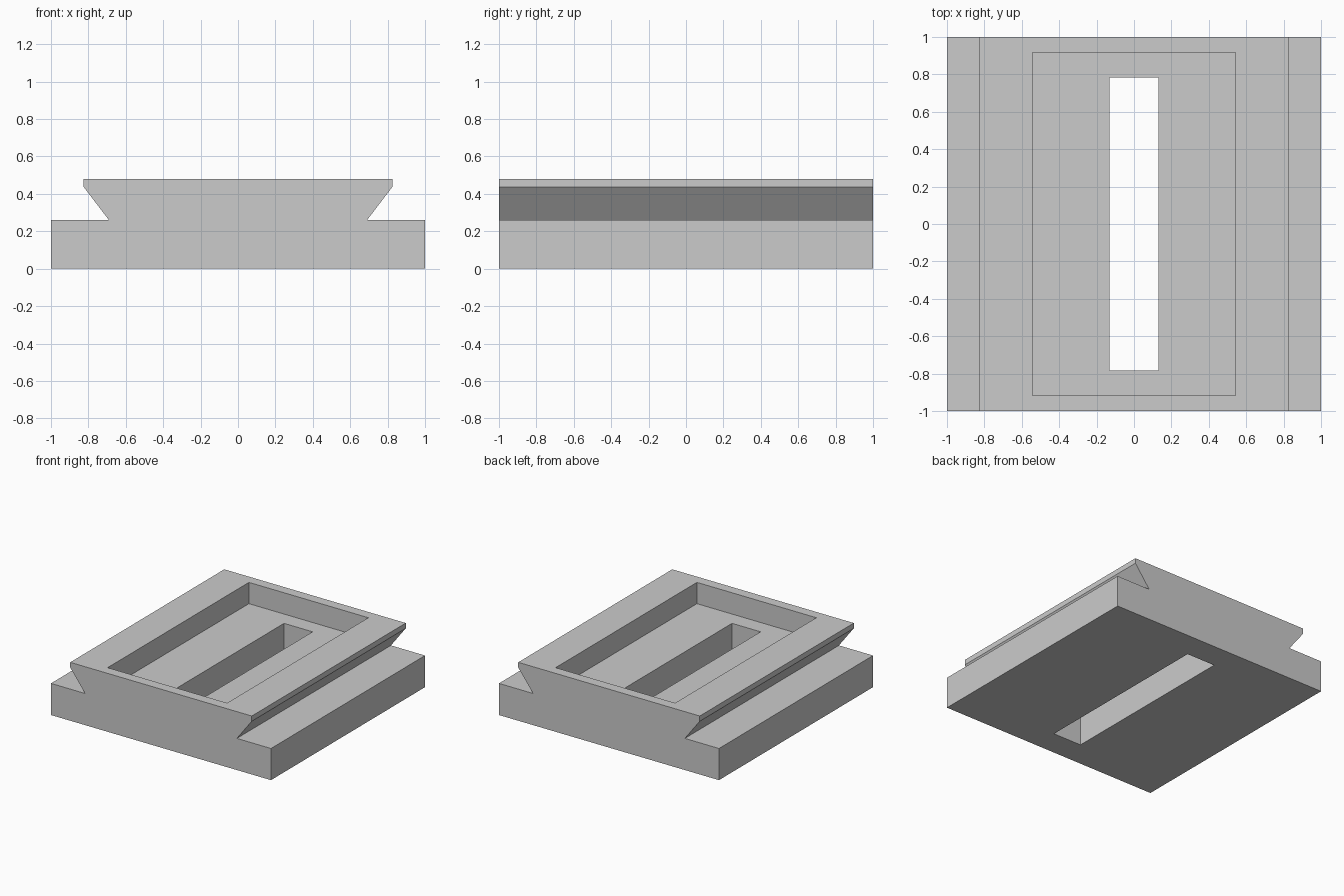
import bpy
import bmesh

cube = bpy.data.objects.get("Cube")
if cube:
    bpy.data.objects.remove(cube, do_unlink=True)

# Plain grey finish
grey = bpy.data.materials.new("plain grey")
grey.use_nodes = True
colour = (0.6, 0.6, 0.6, 1)
grey.diffuse_color = colour
grey.node_tree.nodes["Principled BSDF"].inputs["Base Color"].default_value = colour


def extrude_profile(name, outline, half_length):
    """Extrude an (x, z) outline along y, centred on the origin."""
    bm = bmesh.new()
    face = bm.faces.new([bm.verts.new((x, -half_length, z)) for x, z in outline])
    side = bmesh.ops.extrude_face_region(bm, geom=[face])["geom"]
    moved = [v for v in side if isinstance(v, bmesh.types.BMVert)]
    bmesh.ops.translate(bm, verts=moved, vec=(0, 2 * half_length, 0))
    bmesh.ops.recalc_face_normals(bm, faces=bm.faces)
    mesh = bpy.data.meshes.new(name)
    bm.to_mesh(mesh)
    bm.free()
    mesh.materials.append(grey)
    obj = bpy.data.objects.new(name, mesh)
    bpy.context.collection.objects.link(obj)
    return obj


def cut_box(target, name, half_width, half_length, bottom, top):
    """Subtract a rectangular recess from the target."""
    outline = [(-half_width, bottom), (half_width, bottom),
               (half_width, top), (-half_width, top)]
    cutter = extrude_profile(name, outline, half_length)
    cutter.hide_render = True
    cutter.hide_viewport = True
    cut = target.modifiers.new(name, "BOOLEAN")
    cut.operation = "DIFFERENCE"
    cut.solver = "EXACT"
    cut.object = cutter


# Base slab with a dovetail rail on top, mirrored from its right half
right_half = [(1, 0), (1, 0.26), (0.69, 0.26), (0.825, 0.437), (0.825, 0.48)]
left_half = [(-x, z) for x, z in reversed(right_half)]
plate = extrude_profile("dovetail_plate", right_half + left_half, 1)

# Shallow pocket in the rail, then a slot through the floor
cut_box(plate, "pocket_cutter", 0.543, 0.917, 0.305, 0.6)
cut_box(plate, "slot_cutter", 0.13, 0.783, -0.1, 0.4)
